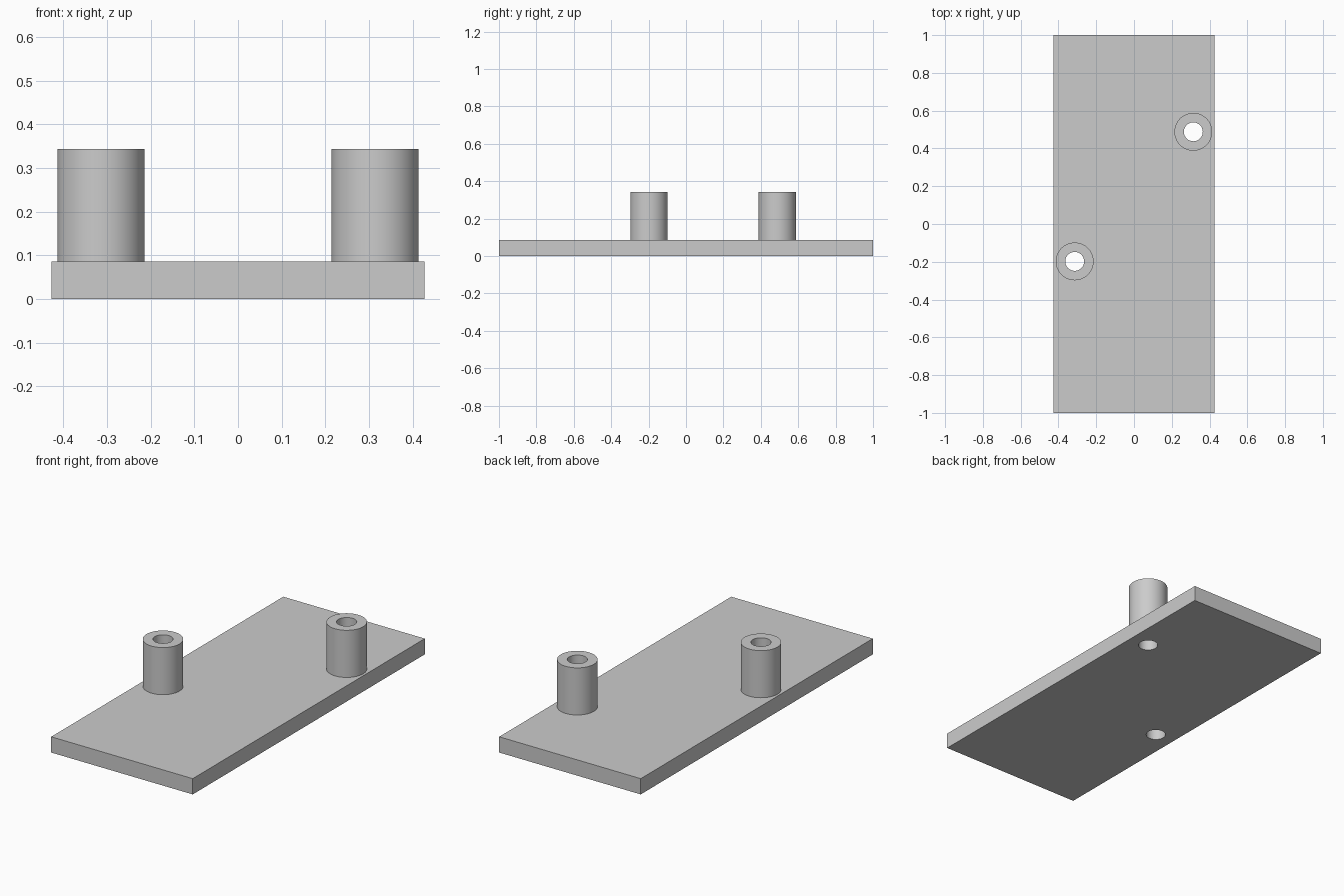
import bpy
import bmesh
import math

WIDTH, LENGTH = 0.854, 2.0
PLATE_TOP, POST_TOP = 0.086, 0.343
OUTER, BORE = 0.1, 0.05
SIDES = 64
POSTS = {"right_post": (-0.314, -0.198), "left_post": (0.314, 0.488)}

cube = bpy.data.objects.get("Cube")
if cube:
    bpy.data.objects.remove(cube, do_unlink=True)

grey = bpy.data.materials.new("plain_grey")
grey.use_nodes = True
grey.diffuse_color = (0.6, 0.6, 0.6, 1)
grey.node_tree.nodes["Principled BSDF"].inputs["Base Color"].default_value = (0.6, 0.6, 0.6, 1)


def select_only(obj):
    bpy.ops.object.select_all(action="DESELECT")
    obj.select_set(True)
    bpy.context.view_layer.objects.active = obj


def tube(name, x, y):
    """Hollow post made by spinning a rectangular wall section."""
    bm = bmesh.new()
    section = [(BORE, PLATE_TOP), (OUTER, PLATE_TOP), (OUTER, POST_TOP), (BORE, POST_TOP)]
    verts = [bm.verts.new((r, 0, z)) for r, z in section]
    edges = [bm.edges.new((verts[i - 1], verts[i])) for i in range(len(verts))]
    bmesh.ops.spin(bm, geom=verts + edges, cent=(0, 0, 0), axis=(0, 0, 1),
                   angle=math.tau, steps=SIDES, use_merge=True)
    bmesh.ops.remove_doubles(bm, verts=bm.verts, dist=0.0001)
    bmesh.ops.recalc_face_normals(bm, faces=bm.faces)
    mesh = bpy.data.meshes.new(name)
    bm.to_mesh(mesh)
    bm.free()
    mesh.materials.append(grey)
    obj = bpy.data.objects.new(name, mesh)
    obj.location = (x, y, 0)
    bpy.context.collection.objects.link(obj)
    select_only(obj)
    bpy.ops.object.shade_smooth_by_angle(angle=math.radians(30))


# Base plate
bpy.ops.mesh.primitive_cube_add(size=1, location=(0, 0, PLATE_TOP / 2))
plate = bpy.context.object
plate.name = "base_plate"
plate.scale = (WIDTH, LENGTH, PLATE_TOP)
bpy.ops.object.transform_apply(location=False, rotation=False, scale=True)
plate.data.materials.append(grey)

# Hollow posts, with each bore continued through the plate
for name, (x, y) in POSTS.items():
    tube(name, x, y)
    bpy.ops.mesh.primitive_cylinder_add(vertices=SIDES, radius=BORE, depth=1, location=(x, y, 0))
    cutter = bpy.context.object
    cutter.name = name + "_bore_cutter"
    cutter.data.materials.append(grey)
    cutter.hide_render = True
    cutter.display_type = "WIRE"
    hole = plate.modifiers.new(name + "_bore", "BOOLEAN")
    hole.operation = "DIFFERENCE"
    hole.solver = "EXACT"
    hole.object = cutter
    select_only(plate)
    bpy.ops.object.modifier_apply(modifier=hole.name)
    bpy.data.objects.remove(cutter, do_unlink=True)

select_only(plate)
bpy.ops.object.shade_smooth_by_angle(angle=math.radians(30))
